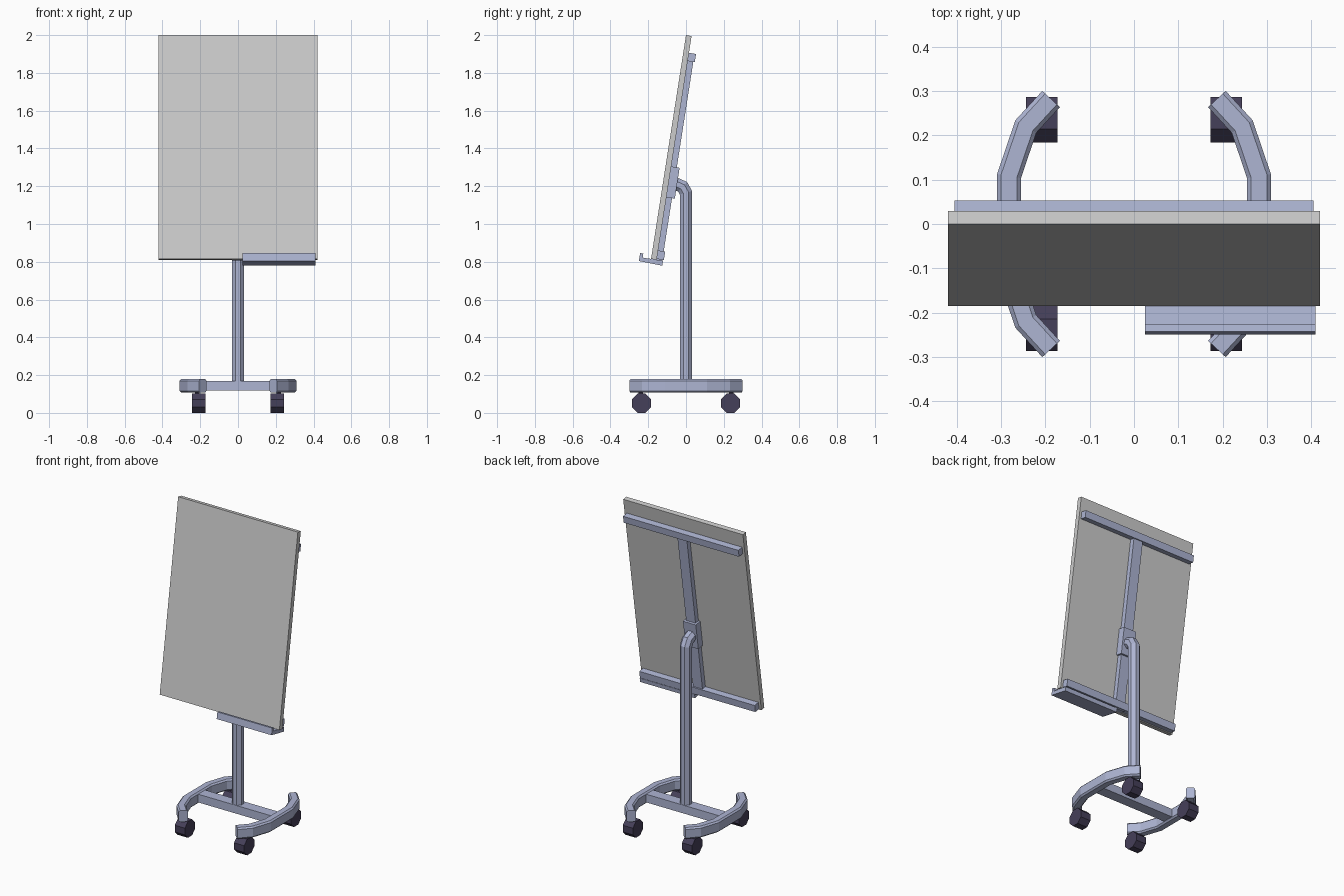
import bpy, bmesh, math
from mathutils import Vector, Matrix

if "Cube" in bpy.data.objects:
    bpy.data.objects.remove(bpy.data.objects["Cube"])


def material(name, rgb):
    m = bpy.data.materials.new(name)
    m.diffuse_color = (*rgb, 1)
    m.use_nodes = True
    m.node_tree.nodes["Principled BSDF"].inputs["Base Color"].default_value = m.diffuse_color
    return m


FRAME = material("painted_metal", (0.42, 0.46, 0.65))
RUBBER = material("dark_rubber", (0.06, 0.05, 0.10))


def finish(name, bm, mat=None, matrix=None):
    bmesh.ops.recalc_face_normals(bm, faces=bm.faces[:])
    me = bpy.data.meshes.new(name)
    bm.to_mesh(me)
    bm.free()
    ob = bpy.data.objects.new(name, me)
    bpy.context.collection.objects.link(ob)
    if mat:
        me.materials.append(mat)
    if matrix:
        ob.matrix_world = matrix
    return ob


def box(name, x, y, z, mat=None, matrix=None):
    bm = bmesh.new()
    size = [b - a for a, b in (x, y, z)]
    mid = [(a + b) / 2 for a, b in (x, y, z)]
    bmesh.ops.create_cube(bm, size=1, matrix=Matrix.Translation(mid) @ Matrix.Diagonal((*size, 1)))
    return finish(name, bm, mat, matrix)


def sweep(name, path, profile, axis, mat=None, matrix=None):
    """Mitred sweep of a profile along a flat path; axis is the path plane's normal."""
    bm = bmesh.new()
    pts, axis = [Vector(p) for p in path], Vector(axis)
    dirs = [(b - a).normalized() for a, b in zip(pts, pts[1:])]
    rings = []
    for i, p in enumerate(pts):
        d0, d1 = dirs[max(i - 1, 0)], dirs[min(i, len(dirs) - 1)]
        side = axis.cross((d0 + d1).normalized())
        side /= side.dot(axis.cross(d0))
        rings.append([bm.verts.new(p + side * a + axis * b) for a, b in profile])
    n = len(profile)
    for r, s in zip(rings, rings[1:]):
        for j in range(n):
            bm.faces.new((r[j], r[(j + 1) % n], s[(j + 1) % n], s[j]))
    bm.faces.new(rings[0])
    bm.faces.new(rings[-1])
    return finish(name, bm, mat, matrix)


def chamfered(w, h, c):
    return [(w, h - c), (w - c, h), (c - w, h), (-w, h - c),
            (-w, c - h), (c - w, -h), (w - c, -h), (w, c - h)]


# Tilted frame: origin at the board's lower front edge, z runs up the board
TILT = math.atan2(0.185, 1.185)
BOARD = Matrix.Translation((0, -0.185, 0.815)) @ Matrix.Rotation(-TILT, 4, 'X')

# Writing board and the rails behind it
box("board", (-0.42, 0.42), (0, 0.03), (0, 1.199), None, BOARD)
box("top_rail", (-0.405, 0.405), (0.028, 0.068), (1.065, 1.109), FRAME, BOARD)
box("bottom_rail", (-0.405, 0.405), (0.028, 0.068), (0.005, 0.05), FRAME, BOARD)
box("back_strut", (-0.033, 0.033), (0.028, 0.06), (0.0, 1.07), FRAME, BOARD)
box("clamp_block", (-0.045, 0.045), (0.028, 0.075), (0.335, 0.50), FRAME, BOARD)

# Pen tray: L-shaped section with a front lip, on the right half
tray = [(-0.062, -0.021), (0.064, -0.026), (0.064, 0.0), (-0.045, 0.0),
        (-0.045, 0.022), (-0.062, 0.022)]
sweep("pen_tray", [(0.025, 0, 0), (0.41, 0, 0)], tray, (0, 0, 1), FRAME, BOARD)

# Octagonal pole bending forward into the clamp
R = 0.033
sweep("pole", [(0, 0, 0.15), (0, 0, 1.165), (0, -0.018, 1.197), (0, -0.075, 1.222)],
      chamfered(R, R, R * (2 - math.sqrt(2))), (1, 0, 0), FRAME)

# Base crossbar
box("crossbar", (-0.27, 0.27), (-0.035, 0.035), (0.118, 0.17), FRAME)

# Curved feet and casters, mirrored left and right
half = [(0.187, 0.282), (0.244, 0.22), (0.282, 0.108)]
for s, label in ((-1, "left"), (1, "right")):
    path = [(s * x, y, 0.143) for x, y in half] + [(s * x, -y, 0.143) for x, y in reversed(half)]
    sweep(label + "_foot", path, chamfered(0.027, 0.036, 0.009), (0, 0, 1), FRAME)
    for t, end in ((-1, "front"), (1, "back")):
        bm = bmesh.new()
        rot = Matrix.Rotation(math.pi / 2, 4, 'Y') @ Matrix.Rotation(math.pi / 8, 4, 'Z')
        r = 0.051 / math.cos(math.pi / 8)
        bmesh.ops.create_cone(bm, cap_ends=True, segments=8, radius1=r, radius2=r, depth=0.071,
                              matrix=Matrix.Translation((s * 0.208, t * 0.235, 0.051)) @ rot)
        finish(f"{end}_{label}_caster", bm, RUBBER)
        box(f"{end}_{label}_caster_stem", (s * 0.215 - 0.012, s * 0.215 + 0.012),
            (t * 0.24 - 0.012, t * 0.24 + 0.012), (0.09, 0.12), RUBBER)
